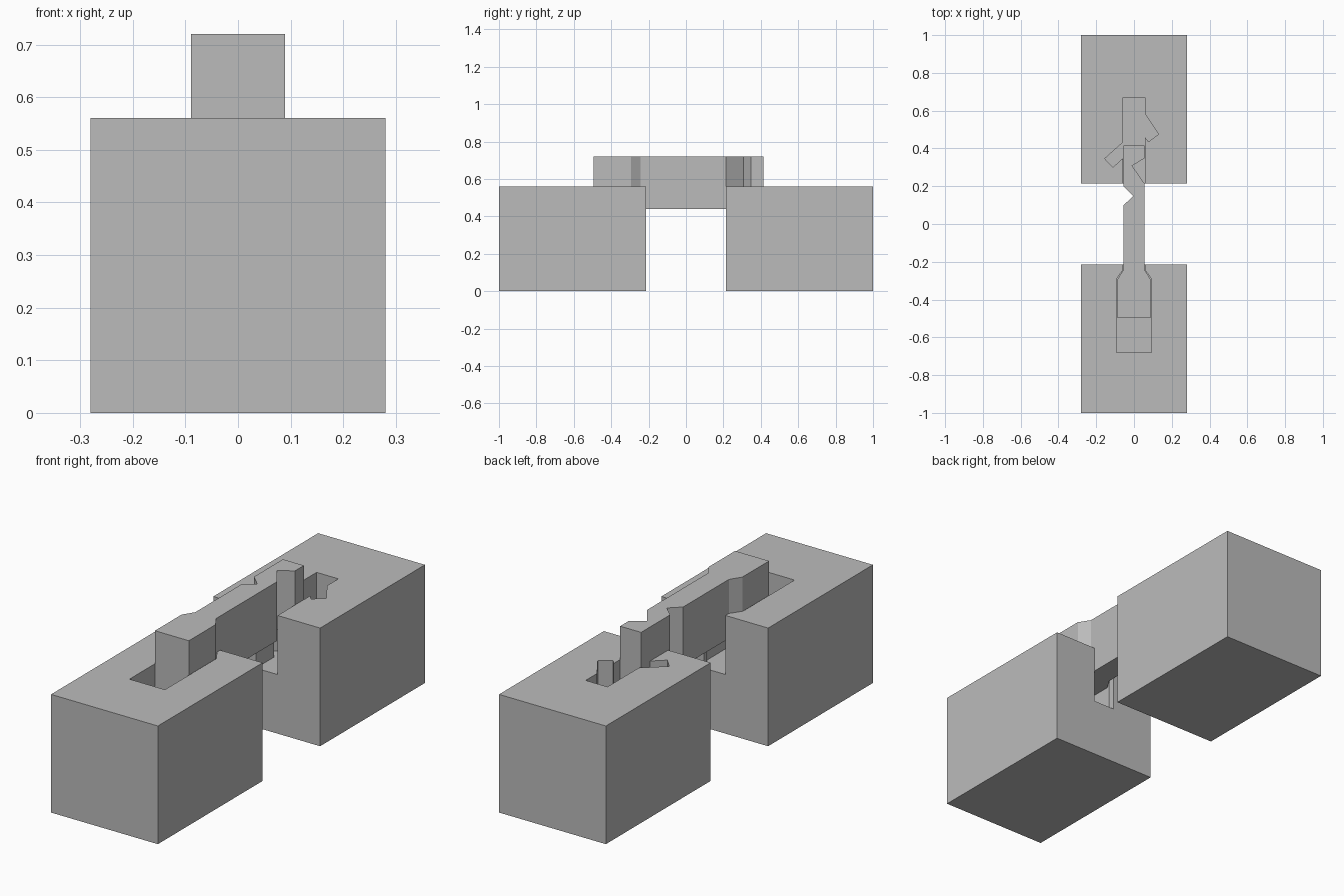
import bpy
import bmesh

cube = bpy.data.objects.get("Cube")
if cube:
    bpy.data.objects.remove(cube, do_unlink=True)

grey = bpy.data.materials.new("plain grey")
grey.use_nodes = True
colour = (0.5, 0.5, 0.5, 1)
grey.diffuse_color = colour
grey.node_tree.nodes["Principled BSDF"].inputs["Base Color"].default_value = colour


def prism(name, outline, bottom, top):
    """Extrude a flat outline from bottom to top."""
    bm = bmesh.new()
    face = bm.faces.new([bm.verts.new((x, y, bottom)) for x, y in outline])
    lifted = bmesh.ops.extrude_face_region(bm, geom=[face])["geom"]
    for v in lifted:
        if isinstance(v, bmesh.types.BMVert):
            v.co.z = top
    bmesh.ops.recalc_face_normals(bm, faces=bm.faces)
    mesh = bpy.data.meshes.new(name)
    bm.to_mesh(mesh)
    bm.free()
    mesh.materials.append(grey)
    obj = bpy.data.objects.new(name, mesh)
    bpy.context.collection.objects.link(obj)
    return obj


def block(name, y0, y1, pocket):
    """Solid block with a pocket sunk into its top and open to the gap."""
    obj = prism(name, [(-W, y0), (W, y0), (W, y1), (-W, y1)], 0, TOP)
    cutter = prism(name + "_cutter", pocket, FLOOR, TOP + 0.1)
    cutter.hide_render = True
    mod = obj.modifiers.new("pocket", "BOOLEAN")
    mod.operation, mod.solver, mod.object = "DIFFERENCE", "EXACT", cutter
    bpy.context.view_layer.objects.active = obj
    bpy.ops.object.modifier_apply(modifier=mod.name)
    bpy.data.objects.remove(cutter, do_unlink=True)


W, TOP, FLOOR = 0.28, 0.56, 0.28   # block half width, height, pocket floor
SLOT, SHAFT = 0.057, 0.055         # half widths of slot and shaft

# Front block: wide pocket narrowing to the slot
half = [(0.093, -0.68), (0.093, -0.293), (SLOT, -0.24), (SLOT, -0.1)]
block("front_block", -1, -0.215, half + [(-x, y) for x, y in reversed(half)])

# Back block: slot with two slanted side arms
block("back_block", 0.215, 1, [
    (-SLOT, 0.1), (SLOT, 0.1), (SLOT, 0.46), (0.077, 0.436), (0.13, 0.475),
    (SLOT, 0.585), (SLOT, 0.67), (-SLOT, 0.67), (-SLOT, 0.434),
    (-0.155, 0.346), (-0.112, 0.3), (-SLOT, 0.35)])

# Raised sliding key: wide head, shaft and two notches
prism("sliding_key", [
    (-0.089, -0.495), (0.089, -0.495), (0.089, -0.295), (SHAFT, -0.242),
    (SHAFT, 0.215), (-0.01, 0.308), (SHAFT, 0.348), (SHAFT, 0.415),
    (-SHAFT, 0.415), (-SHAFT, 0.198), (-0.003, 0.148), (-SHAFT, 0.1),
    (-SHAFT, -0.242), (-0.089, -0.295)], 0.44, 0.72)
